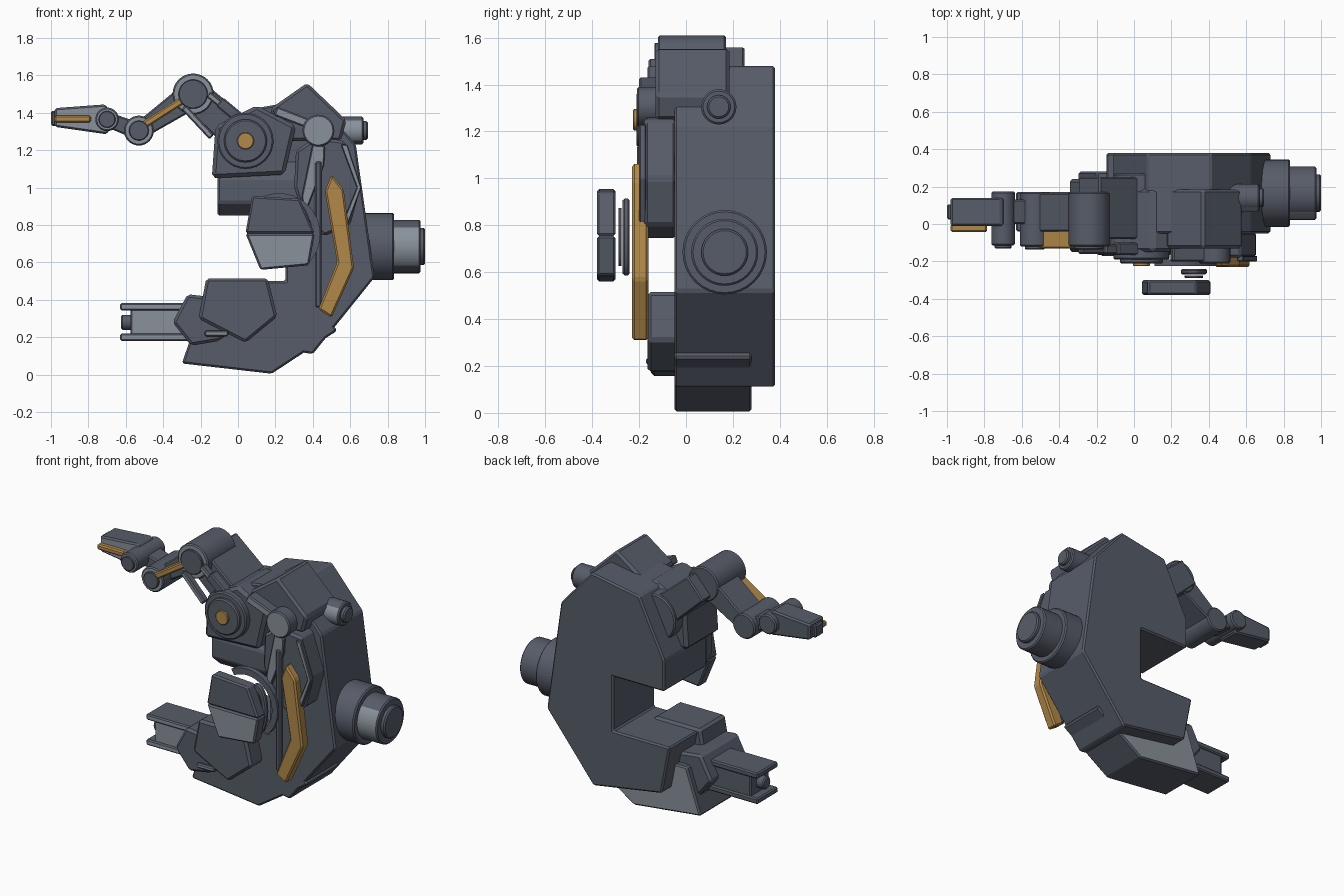
import bpy, bmesh, math


def material(name, rgb):
    m = bpy.data.materials.new(name)
    m.diffuse_color = (*rgb, 1)
    return m


DARK = material("slate grey", (0.095, 0.108, 0.14))
LIGHT = material("light steel", (0.25, 0.285, 0.325))
GOLD = material("amber", (0.44, 0.25, 0.068))


def prism(name, pts, t0, t1, mat=DARK, axis='y', bevel=0.01, front=None, back=None):
    """Extrude an outline along an axis; front / back recolour faces turned to -y / +y."""
    bm = bmesh.new()
    place = (lambda a, b, t: (a, t, b)) if axis == 'y' else (lambda a, b, t: (t, a, b))
    v0 = [bm.verts.new(place(a, b, t0)) for a, b in pts]
    v1 = [bm.verts.new(place(a, b, t1)) for a, b in pts]
    n = len(pts)
    bm.faces.new(v0)
    bm.faces.new(v1[::-1])
    for i in range(n):
        j = (i + 1) % n
        bm.faces.new((v0[j], v0[i], v1[i], v1[j]))
    bmesh.ops.recalc_face_normals(bm, faces=bm.faces[:])
    if bevel:
        sharp = [e for e in bm.edges if e.calc_face_angle(0) > 0.4]
        bmesh.ops.bevel(bm, geom=sharp, offset=bevel, segments=1,
                        affect='EDGES', clamp_overlap=True)
    bm.normal_update()
    mats = [mat] + [m for m in (front, back) if m]
    for f in bm.faces:
        if front and f.normal.y < -0.75:
            f.material_index = 1
        elif back and f.normal.y > 0.75:
            f.material_index = len(mats) - 1
    me = bpy.data.meshes.new(name)
    bm.to_mesh(me)
    bm.free()
    for m in mats:
        me.materials.append(m)
    ob = bpy.data.objects.new(name, me)
    bpy.context.collection.objects.link(ob)
    return ob


def cyl(name, a, b, r, t0, t1, mat=DARK, axis='y', front=None, bevel=0.008, ra=None):
    """Round part centred on (a, b) across its axis; ra makes it oval."""
    pts = [(a + (ra or r) * math.cos(k * math.tau / 32),
            b + r * math.sin(k * math.tau / 32)) for k in range(32)]
    ob = prism(name, pts, t0, t1, mat, axis, bevel, front)
    bpy.ops.object.select_all(action='DESELECT')
    ob.select_set(True)
    bpy.context.view_layer.objects.active = ob
    bpy.ops.object.shade_smooth_by_angle(angle=math.radians(30))
    return ob


def bar(name, p, q, w0, w1, y0, y1, mat=DARK, front=None, bevel=0.008):
    """Straight bar from p to q in the x-z plane, tapering from w0 to w1."""
    dx, dz = q[0] - p[0], q[1] - p[1]
    d = math.hypot(dx, dz)
    nx, nz = -dz / d / 2, dx / d / 2
    pts = [(p[0] + nx * w0, p[1] + nz * w0), (q[0] + nx * w1, q[1] + nz * w1),
           (q[0] - nx * w1, q[1] - nz * w1), (p[0] - nx * w0, p[1] - nz * w0)]
    return prism(name, pts, y0, y1, mat, 'y', bevel, front)


# Main C-shaped body and its lower skid
prism("main_body", [(0.41, 1.48), (0.07, 1.42), (-0.11, 1.05), (-0.11, 0.85), (0.255, 0.85),
                    (0.255, 0.5), (-0.15, 0.5), (-0.09, 0.19), (0.40, 0.11), (0.73, 0.52),
                    (0.63, 1.23)], -0.05, 0.38)
prism("lower_skid", [(-0.30, 0.06), (0.18, 0.005), (0.53, 0.235), (0.45, 0.35), (-0.2, 0.35)],
      -0.05, 0.28, back=LIGHT)
prism("upper_jaw_lip", [(-0.04, 0.85), (-0.12, 0.92), (-0.12, 1.05), (-0.04, 1.15)],
      -0.11, 0.36, axis='x')

# Head block, side panel and its trims
prism("head_block", [(0.17, 1.42), (0.37, 1.56), (0.58, 1.36), (0.55, 1.25), (0.25, 1.25)],
      -0.13, 0.185, bevel=0.015)
prism("side_panel", [(0.31, 1.2), (0.42, 1.27), (0.57, 1.25), (0.655, 1.0), (0.6, 0.8),
                     (0.46, 0.74), (0.35, 0.85), (0.3, 1.0)], -0.18, -0.04, bevel=0.015)
prism("panel_trim_right", [(0.55, 1.23), (0.585, 1.23), (0.66, 1.0), (0.59, 0.81),
                           (0.57, 0.84), (0.635, 1.0)], -0.2, -0.17, front=LIGHT, bevel=0.005)
prism("panel_trim_left", [(0.4, 1.24), (0.465, 1.22), (0.46, 1.12), (0.36, 0.86),
                          (0.34, 0.95)], -0.2, -0.17, front=LIGHT, bevel=0.006)
bar("panel_rod", (0.43, 0.36), (0.43, 1.14), 0.035, 0.035, -0.21, -0.17)
prism("amber_band", [(0.465, 0.98), (0.50, 1.07), (0.565, 0.99), (0.62, 0.57), (0.50, 0.305),
                     (0.43, 0.35), (0.53, 0.6)], -0.23, -0.16, GOLD)
cyl("hinge_cap", 0.43, 1.305, 0.085, -0.21, -0.1, front=LIGHT)
bar("hinge_rod", (0.2, 1.41), (0.42, 1.325), 0.05, 0.05, -0.2, -0.12, front=LIGHT)

# Large side thruster and small knob
for nm, y, z, r, x0, x1, f in (("thruster_base", 0.165, 0.685, 0.18, 0.55, 0.835, None),
                               ("thruster_ring", 0.165, 0.685, 0.143, 0.82, 0.975, LIGHT),
                               ("thruster_cap", 0.165, 0.685, 0.1, 0.96, 1.0, None),
                               ("side_knob", 0.14, 1.305, 0.075, 0.5, 0.67, LIGHT),
                               ("side_knob_cap", 0.14, 1.305, 0.05, 0.66, 0.695, None)):
    cyl(nm, y, z, r, x0, x1, axis='x', front=f)

# Floating shield in front, with hub and crescent behind it
prism("shield_upper", [(0.04, 0.755), (0.075, 0.955), (0.33, 0.94), (0.41, 0.755)], -0.38, -0.3)
prism("shield_lower", [(0.04, 0.755), (0.12, 0.56), (0.38, 0.585), (0.41, 0.755)],
      -0.38, -0.3, front=LIGHT)
cyl("shield_hub", 0.32, 0.75, 0.165, -0.27, -0.24, ra=0.07)
cyl("shield_hub_cap", 0.32, 0.75, 0.125, -0.288, -0.275, ra=0.05, bevel=0.003)
arc = [math.radians(a) for a in range(-50, 121, 10)]
prism("crescent", [(0.22 + 0.22 * math.cos(a), 0.75 + 0.22 * math.sin(a)) for a in arc] +
      [(0.22 + 0.18 * math.cos(a), 0.75 + 0.18 * math.sin(a)) for a in arc[::-1]],
      -0.225, -0.19, bevel=0)

# Lower jaw and gun
prism("jaw_block", [(-0.35, 0.28), (-0.27, 0.43), (-0.1, 0.41), (0.03, 0.3), (-0.1, 0.18),
                    (-0.25, 0.155)], -0.15, 0.24, bevel=0.015)
prism("jaw_plate", [(-0.21, 0.30), (-0.17, 0.515), (0.16, 0.515), (0.21, 0.31), (0.04, 0.17)],
      -0.165, 0.1, bevel=0.015)
bar("jaw_rod", (-0.18, 0.22), (-0.05, 0.22), 0.03, 0.03, -0.17, -0.1, front=LIGHT)
bar("gun_barrel", (-0.575, 0.28), (-0.2, 0.28), 0.14, 0.14, -0.03, 0.16, front=LIGHT)
for nm, z in (("gun_rail_top", 0.363), ("gun_rail_bottom", 0.2)):
    bar(nm, (-0.63, z), (-0.26, z), 0.038, 0.038, -0.04, 0.17, front=LIGHT)
cyl("gun_muzzle", 0.065, 0.28, 0.04, -0.625, -0.56, axis='x')

# Shoulder
prism("shoulder_block", [(-0.14, 1.05), (-0.12, 1.33), (0.10, 1.44), (0.31, 1.33), (0.25, 1.07)],
      -0.15, 0.19, bevel=0.02)
cyl("shoulder_disc", 0.04, 1.25, 0.15, -0.19, 0.27)
cyl("shoulder_hub", 0.04, 1.25, 0.115, -0.212, -0.17)
cyl("shoulder_bolt", 0.04, 1.25, 0.045, -0.225, -0.2, GOLD, bevel=0.004)

# Arm links
bar("upper_arm", (0.02, 1.27), (-0.24, 1.5), 0.19, 0.17, -0.08, 0.25)
bar("forearm", (-0.24, 1.5), (-0.53, 1.30), 0.15, 0.09, -0.04, 0.165)
bar("wrist_link", (-0.53, 1.30), (-0.70, 1.365), 0.09, 0.08, 0.0, 0.13)
for nm, p, q in (("strut_lower", (-0.29, 1.43), (-0.14, 1.27)),
                 ("strut_upper", (-0.16, 1.5), (0.0, 1.37))):
    bar(nm, p, q, 0.035, 0.035, -0.16, -0.11, front=LIGHT)
bar("strut_sleeve", (-0.1, 1.46), (0.02, 1.36), 0.06, 0.06, -0.165, -0.1)
bar("forearm_rod", (-0.51, 1.33), (-0.30, 1.465), 0.038, 0.038, -0.13, -0.03, GOLD)

# Arm joints: light-faced ring with a darker hub
for nm, x, z, r, ri, y0, y1 in (("elbow", -0.24, 1.5, 0.11, 0.078, -0.12, 0.17),
                                ("wrist", -0.53, 1.305, 0.08, 0.053, -0.12, 0.17),
                                ("finger_joint", -0.70, 1.365, 0.063, 0.045, -0.115, 0.175)):
    cyl(nm + "_ring", x, z, r, y0, y1, front=LIGHT)
    cyl(nm + "_hub", x, z, ri, y0 - 0.015, y1 - 0.05, bevel=0.004)

# Finger tip
prism("finger_tip", [(-0.98, 1.325), (-0.98, 1.425), (-0.71, 1.445), (-0.66, 1.37),
                     (-0.70, 1.285)], -0.01, 0.14, front=LIGHT)
bar("finger_nub", (-1.0, 1.37), (-0.96, 1.37), 0.08, 0.08, 0.025, 0.105)
bar("finger_stripe", (-0.98, 1.367), (-0.785, 1.367), 0.035, 0.035, -0.042, 0.0, GOLD)
